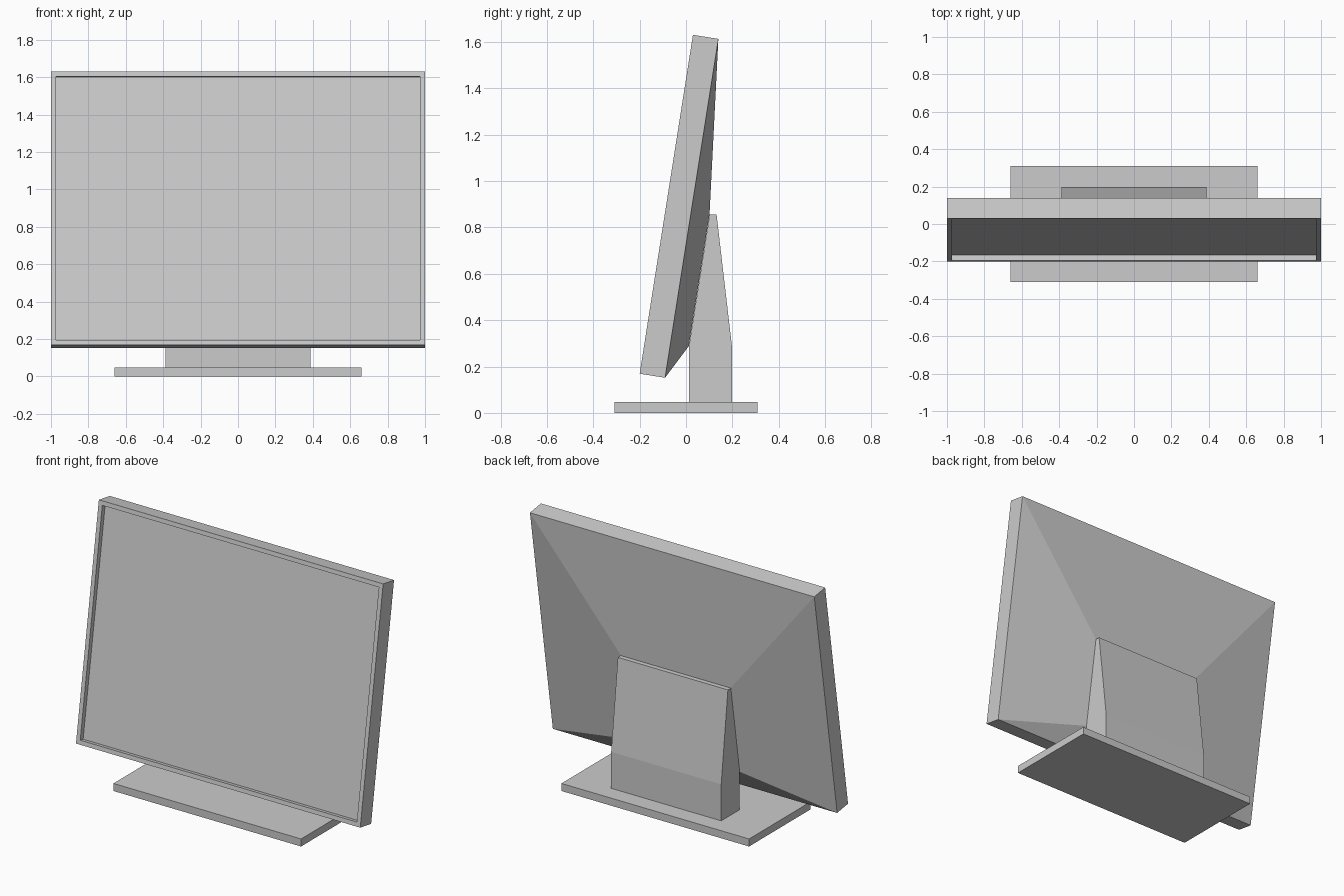
import bpy, bmesh, math
from mathutils import Matrix

if "Cube" in bpy.data.objects:
    bpy.data.objects.remove(bpy.data.objects["Cube"])


def finish(name, bm):
    bmesh.ops.recalc_face_normals(bm, faces=bm.faces[:])
    mesh = bpy.data.meshes.new(name)
    bm.to_mesh(mesh)
    bm.free()
    obj = bpy.data.objects.new(name, mesh)
    bpy.context.collection.objects.link(obj)
    return obj


def extrude_profile(name, profile, half_width):
    """Side profile in (y, z), extruded across x."""
    bm = bmesh.new()
    face = bm.faces.new([bm.verts.new((-half_width, y, z)) for y, z in profile])
    geom = bmesh.ops.extrude_face_region(bm, geom=[face])["geom"]
    moved = [v for v in geom if isinstance(v, bmesh.types.BMVert)]
    bmesh.ops.translate(bm, verts=moved, vec=(2 * half_width, 0, 0))
    return finish(name, bm)


def loft_rectangles(name, rings):
    """Bridge rectangles given as (half width, depth, bottom, top)."""
    bm = bmesh.new()
    loops = [[bm.verts.new(p) for p in
              ((-w, d, lo), (w, d, lo), (w, d, hi), (-w, d, hi))]
             for w, d, lo, hi in rings]
    for a, b in zip(loops, loops[1:]):
        for i in range(4):
            j = (i + 1) % 4
            bm.faces.new((a[i], a[j], b[j], b[i]))
    bm.faces.new(loops[0])
    bm.faces.new(loops[-1])
    return finish(name, bm)


# Display housing: recessed screen, bezel, rim and tapered back, leaning back
height, bezel = 1.48, 0.027
housing = loft_rectangles("display_housing", [
    (1 - bezel, 0.03, bezel, height - bezel),
    (1 - bezel, 0.0, bezel, height - bezel),
    (1.0, 0.0, 0.0, height),
    (1.0, 0.111, 0.0, height),
    (0.387, 0.191, 0.151, 0.726),
])
lean = math.atan2(0.23, 1.462)
housing.data.transform(Matrix.Translation((0, -0.20, 0.169))
                       @ Matrix.Rotation(-lean, 4, 'X'))

# Support column, meeting the flat centre of the back
extrude_profile("support_column", [
    (0.013, 0.02), (0.199, 0.02), (0.199, 0.28),
    (0.132, 0.855), (0.102, 0.855), (0.013, 0.288)], 0.387)

# Base plate
extrude_profile("base_plate", [
    (-0.309, 0), (0.309, 0), (0.309, 0.048), (-0.309, 0.048)], 0.66)
